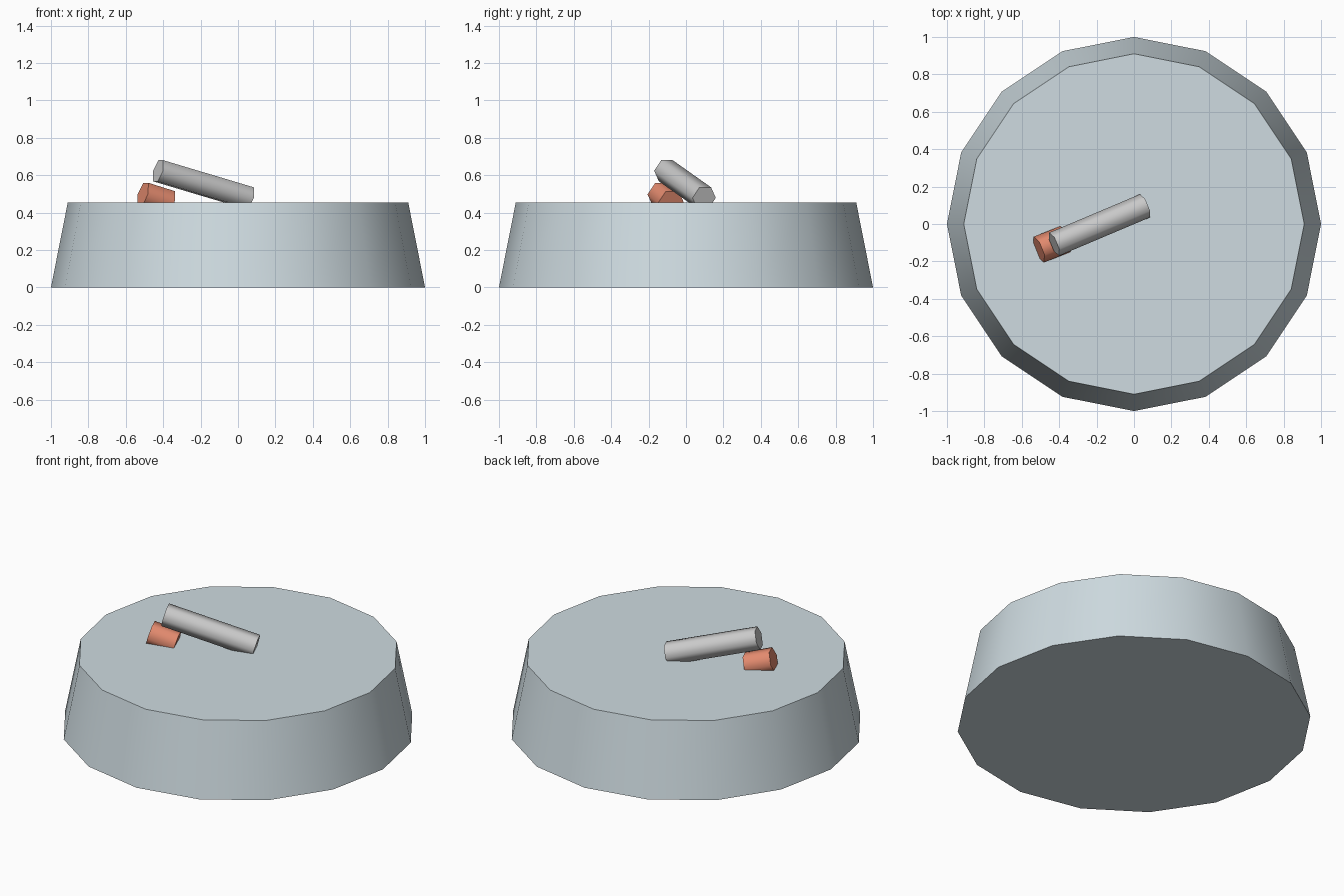
import bpy, bmesh, math
from mathutils import Vector, Matrix

if "Cube" in bpy.data.objects:
    bpy.data.objects.remove(bpy.data.objects["Cube"])


def material(name, rgb):
    m = bpy.data.materials.new(name)
    m.diffuse_color = (*rgb, 1)
    m.use_nodes = True
    m.node_tree.nodes["Principled BSDF"].inputs["Base Color"].default_value = m.diffuse_color
    return m


def frustum(name, start, end, r1, r2, sides, mat):
    """Capped frustum from start to end; corners start on the horizontal side axis."""
    start, end = Vector(start), Vector(end)
    axis = end - start
    w = axis.normalized()
    if abs(w.z) > 0.99:
        u = Vector((1, 0, 0))
    else:
        u = Vector((0, 0, 1)).cross(w).normalized()
    v = w.cross(u)
    bm = bmesh.new()
    rings = []
    for centre, r in ((start, r1), (end, r2)):
        ring = []
        for i in range(sides):
            a = math.tau * i / sides
            ring.append(bm.verts.new(centre + r * (math.cos(a) * u + math.sin(a) * v)))
        rings.append(ring)
    low, high = rings
    for i in range(sides):
        j = (i + 1) % sides
        bm.faces.new((low[i], low[j], high[j], high[i])).smooth = True
    # flat caps with sharp rims
    for cap in (bm.faces.new(low[::-1]), bm.faces.new(high)):
        for e in cap.edges:
            e.smooth = False
    bmesh.ops.recalc_face_normals(bm, faces=bm.faces)
    mesh = bpy.data.meshes.new(name)
    bm.to_mesh(mesh)
    bm.free()
    mesh.materials.append(mat)
    ob = bpy.data.objects.new(name, mesh)
    bpy.context.collection.objects.link(ob)
    return ob


stone = material("blue_grey", (0.62, 0.71, 0.75))
white = material("off_white", (0.88, 0.88, 0.85))
red = material("red", (0.78, 0.26, 0.16))

# Sixteen-sided tapered base
frustum("base", (0, 0, 0), (0, 0, 0.455), 1.0, 0.91, 16, stone)
# Leaning white rod, its lower end sunk into the base
frustum("white_rod", (-0.427, -0.108, 0.624), (0.058, 0.097, 0.479),
        0.0675, 0.0675, 6, white)
# Short red rod under its raised end
frustum("red_rod", (-0.509, -0.137, 0.498), (-0.366, -0.08, 0.453),
        0.074, 0.074, 6, red)
